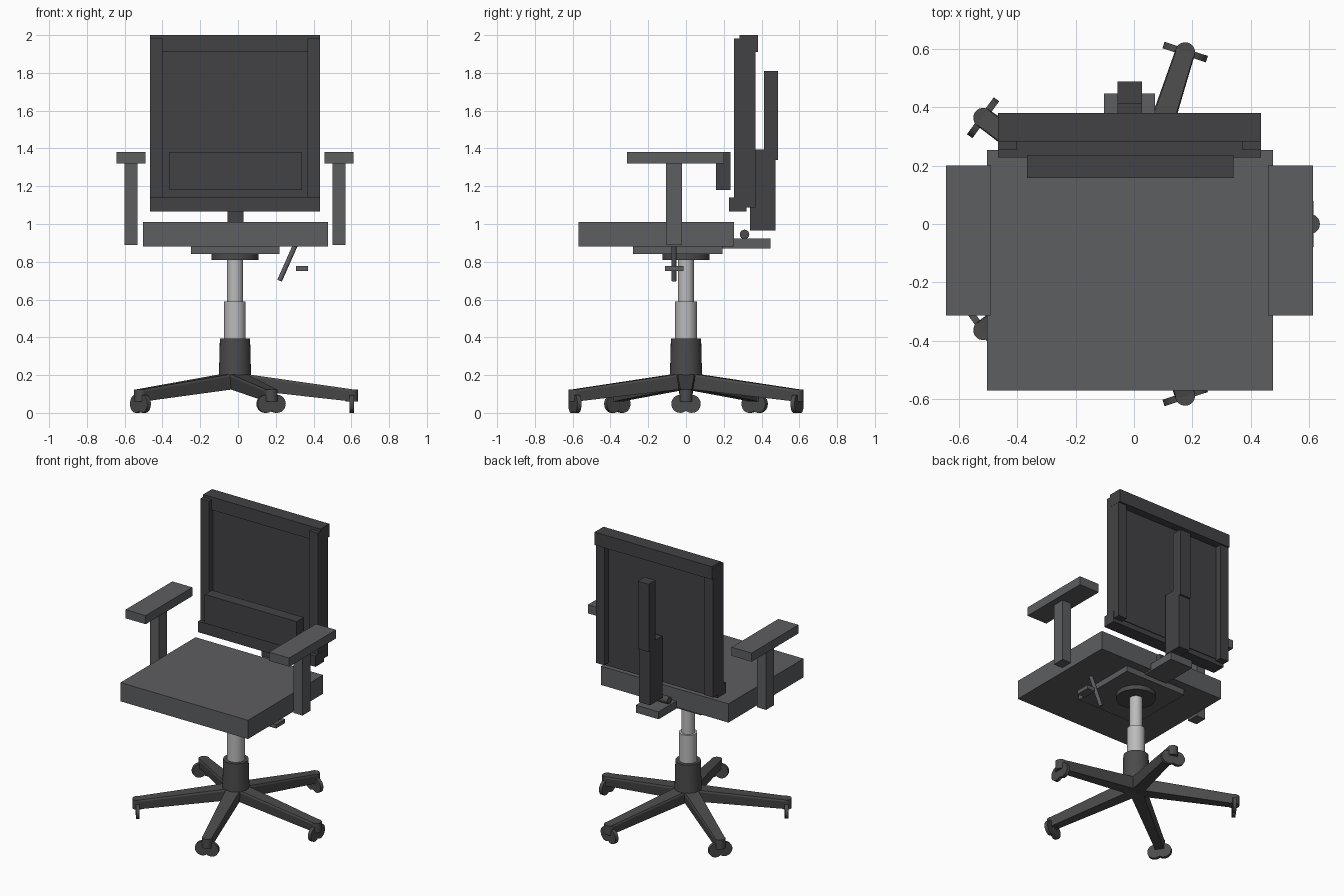
import bpy, bmesh, math
from mathutils import Vector, Matrix

if "Cube" in bpy.data.objects:
    bpy.data.objects.remove(bpy.data.objects["Cube"])


def mat(name, r, g, b):
    m = bpy.data.materials.new(name)
    m.diffuse_color = (r, g, b, 1)
    m.use_nodes = True
    m.node_tree.nodes["Principled BSDF"].inputs["Base Color"].default_value = m.diffuse_color
    return m


BACK = mat("back_dark", 0.055, 0.053, 0.06)
SEAT = mat("seat_grey", 0.11, 0.112, 0.12)
BASE = mat("base_dark", 0.07, 0.07, 0.07)
METAL = mat("metal", 0.5, 0.5, 0.5)
CX = -0.016  # centre line of the chair


def finish(name, bm, material, smooth=False):
    bmesh.ops.recalc_face_normals(bm, faces=bm.faces)
    me = bpy.data.meshes.new(name)
    bm.to_mesh(me)
    bm.free()
    me.materials.append(material)
    ob = bpy.data.objects.new(name, me)
    bpy.context.collection.objects.link(ob)
    if smooth:
        bpy.ops.object.select_all(action='DESELECT')
        ob.select_set(True)
        bpy.context.view_layer.objects.active = ob
        bpy.ops.object.shade_smooth_by_angle(angle=math.radians(35))
    return ob


def box(name, x, y, z, material):
    bm = bmesh.new()
    bmesh.ops.create_cube(bm, size=1)
    for v in bm.verts:
        for i, (a, b) in enumerate((x, y, z)):
            v.co[i] = b if v.co[i] > 0 else a
    return finish(name, bm, material)


def rod(name, p, q, r1, material, r2=None, sides=32):
    p, q = Vector(p), Vector(q)
    bm = bmesh.new()
    bmesh.ops.create_cone(bm, cap_ends=True, segments=sides, radius1=r1,
                          radius2=r1 if r2 is None else r2, depth=(q - p).length)
    rot = (q - p).to_track_quat('Z', 'Y').to_matrix().to_4x4()
    bm.transform(Matrix.Translation((p + q) / 2) @ rot)
    return finish(name, bm, material, True)


def base_arm(name, turn):
    # tapered, sloping beam from the hub to the caster
    bm = bmesh.new()
    rings = []
    for x, w, lo, hi in ((0.0, 0.05, 0.13, 0.212), (0.04, 0.05, 0.125, 0.208),
                         (0.62, 0.034, 0.06, 0.125)):
        rings.append([bm.verts.new(c) for c in
                      ((x, -w * 0.8, lo), (x, w * 0.8, lo), (x, w, hi - 0.012), (x, w * 0.9, hi),
                       (x, -w * 0.9, hi), (x, -w, hi - 0.012))])
    for a, b in zip(rings, rings[1:]):
        for i in range(6):
            j = (i + 1) % 6
            bm.faces.new((a[i], a[j], b[j], b[i]))
    bm.faces.new(rings[0])
    bm.faces.new(rings[-1])
    bm.transform(turn)
    finish(name, bm, BASE)


# five-star base with twin-wheel casters
for k in range(5):
    turn = Matrix.Translation((CX, 0, 0)) @ Matrix.Rotation(math.radians(72 * k), 4, 'Z')
    base_arm(f"base_arm_{k}", turn)
    rod(f"arm_tip_{k}", turn @ Vector((0.618, 0, 0.06)), turn @ Vector((0.618, 0, 0.125)), 0.034, BASE)
    rod(f"caster_stem_{k}", turn @ Vector((0.618, 0, 0.03)), turn @ Vector((0.618, 0, 0.07)), 0.012, BASE, sides=12)
    for s in (-1, 1):
        rod(f"caster_wheel_{k}_{s}", turn @ Vector((0.607, s * 0.03, 0.048)),
            turn @ Vector((0.63, s * 0.03, 0.048)), 0.048, BASE, sides=24)

# column
rod("hub", (CX, 0, 0.2), (CX, 0, 0.395), 0.085, BASE, 0.08)
rod("gas_lift_outer", (CX, 0, 0.38), (CX, 0, 0.59), 0.057, METAL)
rod("gas_lift_inner", (CX, 0, 0.58), (CX, 0, 0.82), 0.042, METAL)
rod("mount_disc", (CX, 0, 0.81), (CX, 0, 0.845), 0.125, BASE)
box("mount_plate", (-0.25, 0.22), (-0.28, 0.193), (0.84, 0.882), SEAT)

# seat
box("seat", (-0.503, 0.476), (-0.57, 0.253), (0.88, 1.01), SEAT)

# armrests, mirrored about the centre line
for side, s in (("left", -1), ("right", 1)):
    def span(a, b):
        return tuple(sorted((CX + s * a, CX + s * b)))
    box(f"armrest_pad_{side}", span(0.474, 0.628), (-0.313, 0.2), (1.32, 1.38), SEAT)
    box(f"armrest_post_{side}", span(0.516, 0.585), (-0.105, -0.02), (0.89, 1.325), SEAT)
    box(f"back_side_bar_{side}", span(0.385, 0.45), (0.255, 0.368), (1.088, 1.982), BACK)

# back frame and panel
X = (-0.465, 0.435)
box("back_top_rail", X, (0.283, 0.38), (1.91, 2.0), BACK)
box("back_bottom_rail", X, (0.228, 0.32), (1.065, 1.14), BACK)
box("back_panel", (-0.41, 0.38), (0.3, 0.325), (1.1, 1.95), BACK)
box("lumbar_pad", (-0.366, 0.34), (0.158, 0.236), (1.18, 1.38), BACK)

# back support
box("spine_lower", (-0.056, 0.028), (0.34, 0.475), (0.965, 1.395), BACK)
box("spine_upper", (-0.056, 0.028), (0.413, 0.488), (1.34, 1.81), BACK)
box("back_bracket", (-0.103, 0.072), (0.19, 0.447), (0.87, 0.922), SEAT)
rod("pivot_pin", (-0.09, 0.31, 0.945), (0.06, 0.31, 0.945), 0.025, BASE, sides=16)

# levers under the seat
rod("height_lever", (0.302, -0.063, 0.885), (0.22, -0.063, 0.7), 0.013, SEAT, sides=12)
box("lever_paddle", (0.308, 0.37), (-0.112, -0.013), (0.75, 0.777), SEAT)
